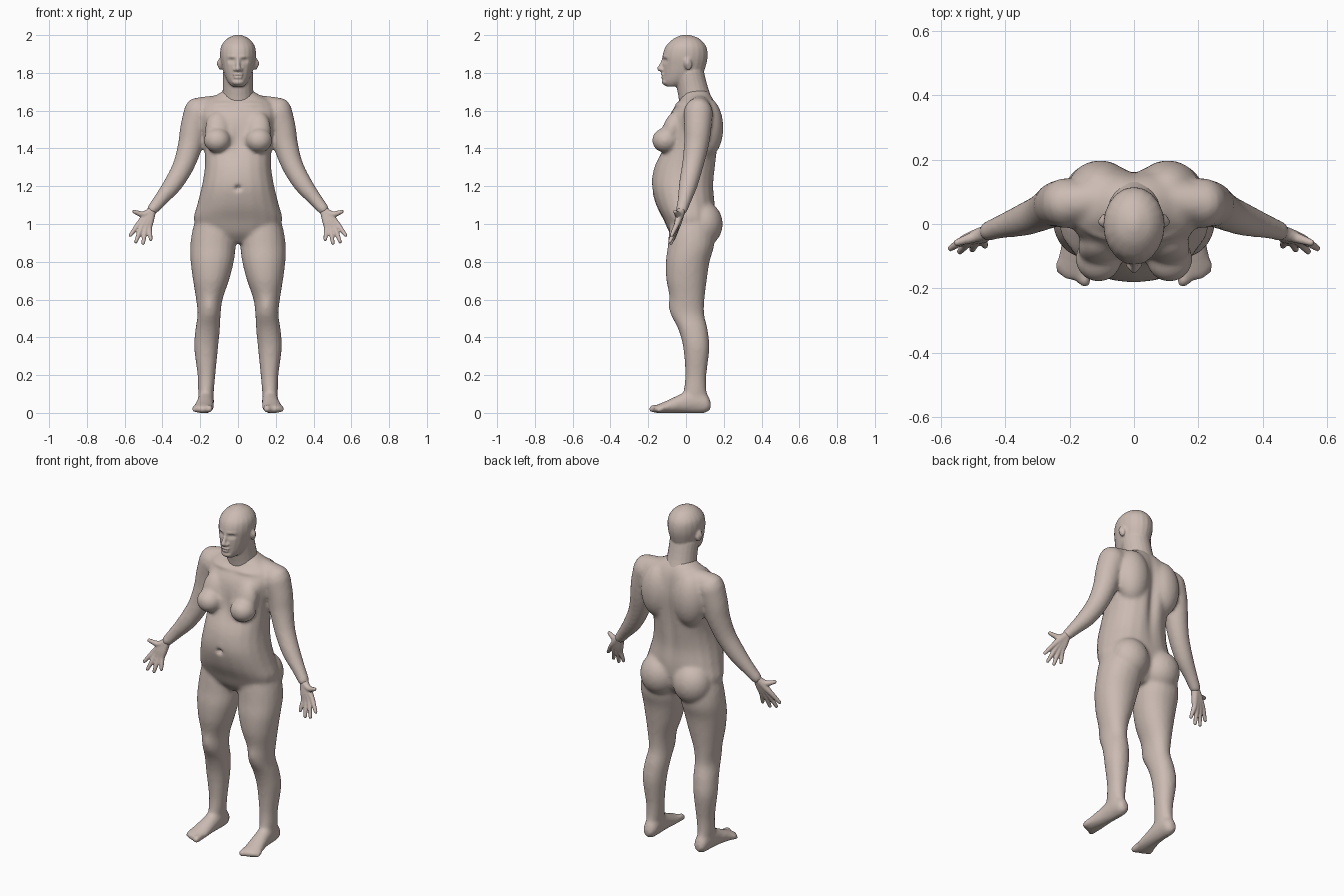
import bpy, bmesh, math
from mathutils import Matrix, Vector

if "Cube" in bpy.data.objects:
    bpy.data.objects.remove(bpy.data.objects["Cube"])

skin = bpy.data.materials.new("warm beige skin")
skin.use_nodes = True
skin.diffuse_color = (0.60, 0.50, 0.45, 1)
skin.node_tree.nodes["Principled BSDF"].inputs["Base Color"].default_value = skin.diffuse_color
SIDES = 20


def spline(rows, steps=3):
    """Catmull-Rom interpolation through rows of numbers."""
    rows = [Vector(r) for r in rows]
    out = []
    for i in range(len(rows) - 1):
        a, b, c, d = (rows[max(0, min(len(rows) - 1, i + k))] for k in (-1, 0, 1, 2))
        for s in range(steps):
            t = s / steps
            out.append(0.5 * (2 * b + (c - a) * t + (2 * a - 5 * b + 4 * c - d) * t * t
                              + (3 * b - a - 3 * c + d) * t ** 3))
    return out + [rows[-1]]


def skin_rings(name, rings):
    bm = bmesh.new()
    loops = [[bm.verts.new(p) for p in ring] for ring in rings]
    for lo, hi in zip(loops, loops[1:]):
        for i in range(SIDES):
            j = (i + 1) % SIDES
            bm.faces.new((lo[i], lo[j], hi[j], hi[i]))
    bm.faces.new(loops[0][::-1])
    bm.faces.new(loops[-1])
    bmesh.ops.recalc_face_normals(bm, faces=bm.faces)
    return add_object(name, bm)


def add_object(name, bm):
    mesh = bpy.data.meshes.new(name)
    bm.to_mesh(mesh)
    bm.free()
    obj = bpy.data.objects.new(name, mesh)
    bpy.context.collection.objects.link(obj)
    return obj


def loft(name, rows, along="z", power=1.0):
    """Rows: position, x min, x max, then min and max of the other axis."""
    rings = []
    for t, x0, x1, v0, v1 in spline(rows):
        ring = []
        for i in range(SIDES):
            a = math.tau * i / SIDES
            c, s = (math.copysign(abs(f) ** power, f) for f in (math.cos(a), math.sin(a)))
            x, v = (x0 + x1 + (x1 - x0) * c) / 2, (v0 + v1 + (v1 - v0) * s) / 2
            ring.append((x, v, t) if along == "z" else (x, t, v))
        rings.append(ring)
    return skin_rings(name, rings)


def tube(name, rows):
    """Rows: x, y, z, radius; ends are rounded."""
    pts = spline(rows)
    centres = [p.xyz for p in pts]
    last = len(pts) - 1
    u = (centres[1] - centres[0]).orthogonal().normalized()
    rings = []
    for i, c in enumerate(centres):
        d = (centres[min(i + 1, last)] - centres[max(i - 1, 0)]).normalized()
        u = (u - d * u.dot(d)).normalized()
        w = d.cross(u)
        angles = {0: (-1.4, -0.9, -0.4, 0), last: (0, 0.4, 0.9, 1.4)}.get(i, (0,))
        for k in angles:
            r = pts[i].w
            rings.append([c + d * r * math.sin(k) + r * math.cos(k) * (
                u * math.cos(math.tau * j / SIDES) + w * math.sin(math.tau * j / SIDES))
                for j in range(SIDES)])
    return skin_rings(name, rings)


def ball(name, centre, size, tilt=0):
    bm = bmesh.new()
    place = Matrix.Translation(centre) @ Matrix.Rotation(tilt, 4, "X") @ Matrix.Diagonal((*size, 1))
    bmesh.ops.create_uvsphere(bm, u_segments=24, v_segments=14, radius=1, matrix=place)
    return add_object(name, bm)


def mirrored(obj):
    twin = obj.copy()
    twin.data = obj.data.copy()
    twin.name = "right_" + obj.name
    obj.name = "left_" + obj.name
    bpy.context.collection.objects.link(twin)
    twin.data.transform(Matrix.Scale(-1, 4, (1, 0, 0)))
    twin.data.flip_normals()
    return [obj, twin]


def fuse(name, parts, voxel, rounds):
    """Join parts into one continuous skin and soften the seams."""
    bpy.ops.object.select_all(action="DESELECT")
    for p in parts:
        p.select_set(True)
    obj = bpy.context.view_layer.objects.active = parts[0]
    bpy.ops.object.join()
    obj.name = name
    remesh = obj.modifiers.new("remesh", "REMESH")
    remesh.mode, remesh.voxel_size = "VOXEL", voxel
    smooth = obj.modifiers.new("smooth", "SMOOTH")
    smooth.factor, smooth.iterations = 0.5, rounds
    for m in ("remesh", "smooth"):
        bpy.ops.object.modifier_apply(modifier=m)
    obj.data.materials.clear()
    obj.data.materials.append(skin)
    bpy.ops.object.shade_smooth()
    return obj


def push(obj, centre, size, move):
    """Sculpt a soft bump or dent on both sides."""
    cx, cy, cz = centre
    sx, sy, sz = size
    for v in obj.data.vertices:
        x, y, z = v.co
        if abs(z - cz) < 2.5 * sz:
            d = ((abs(x) - cx) / sx) ** 2 + ((y - cy) / sy) ** 2 + ((z - cz) / sz) ** 2
            if d < 6:
                v.co += Vector((math.copysign(move[0], x), move[1], move[2])) * math.exp(-d)


# Torso
parts = [loft("torso", [
    (0.90, -.09, .09, -.04, .09), (0.95, -.19, .19, -.085, .13), (1.02, -.235, .235, -.118, .15),
    (1.10, -.217, .217, -.158, .155), (1.20, -.192, .192, -.182, .148), (1.30, -.176, .176, -.168, .158),
    (1.40, -.178, .178, -.125, .17), (1.50, -.19, .19, -.108, .178), (1.58, -.205, .205, -.085, .17),
    (1.64, -.19, .19, -.045, .155), (1.68, -.12, .12, -.02, .135), (1.71, -.07, .07, -.01, .11)], power=0.88)]

# Chest, shoulder blades, seat and shoulders
pairs = [ball("breast", (.11, -.108, 1.443), (.072, .072, .066)),
         ball("upper_breast", (.108, -.075, 1.50), (.066, .05, .10), -0.3),
         ball("shoulder_blade", (.105, .11, 1.51), (.10, .088, .16)),
         ball("buttock", (.108, .09, 1.0), (.112, .105, .12)),
         tube("shoulder", [(.08, .08, 1.625, .06), (.16, .07, 1.615, .062), (.215, .065, 1.60, .07)])]

# Arms, from shoulder to wrist
pairs.append(tube("arm", [(.21, .065, 1.59, .078), (.236, .062, 1.50, .072), (.252, .055, 1.42, .066),
                          (.288, .035, 1.31, .057), (.345, .012, 1.21, .05), (.405, -.006, 1.135, .038),
                          (.452, -.022, 1.078, .031)]))

# Legs
pairs.append(loft("leg", [
    (1.04, .03, .22, -.08, .13), (0.96, .01, .243, -.09, .15), (0.88, .012, .253, -.097, .148),
    (0.80, .022, .251, -.107, .125), (0.70, .048, .238, -.104, .11), (0.60, .082, .222, -.082, .098),
    (0.52, .092, .214, -.078, .097), (0.44, .096, .226, -.04, .115), (0.34, .106, .232, -.014, .124),
    (0.20, .12, .214, -.004, .108), (0.11, .128, .211, -.012, .108), (0.04, .135, .205, .0, .11)], power=0.95))

# Feet and toes
pairs.append(loft("foot", [
    (.13, .15, .19, .02, .06), (.105, .13, .207, .0, .10), (.04, .127, .212, -.003, .13),
    (-.03, .128, .219, -.001, .10), (-.10, .128, .234, -.002, .066), (-.15, .133, .235, -.002, .045),
    (-.17, .15, .22, .006, .035)], along="y"))
for i in range(5):
    r = 0.021 if i == 0 else 0.015
    x = 0.153 + 0.019 * i
    pairs.append(tube("toe", [(x, -.12, .028, r), (x, -.178 + .009 * i, r, r)]))

for p in pairs:
    parts += mirrored(p)
body = fuse("body", parts, 0.01, 9)

# Navel, spine groove, cleavage, knees, collarbones and ankles
push(body, (0, -.18, 1.19), (.016, .05, .013), (0, .022, 0))
push(body, (0, .17, 1.40), (.028, .06, .22), (0, -.022, 0))
push(body, (0, -.12, 1.45), (.025, .06, .08), (0, .01, 0))
push(body, (.15, -.08, .57), (.045, .05, .05), (0, -.01, 0))
push(body, (.09, -.06, 1.635), (.09, .05, .014), (0, -.01, .003))
push(body, (.172, .09, .09), (.02, .04, .03), (0, .005, 0))

# Head, neck, nose, lips and ears
parts = [loft("skull", [
    (1.728, -.03, .03, -.105, -.04), (1.75, -.052, .052, -.122, .03), (1.79, -.073, .073, -.124, .085),
    (1.84, -.087, .087, -.124, .106), (1.89, -.095, .095, -.124, .115), (1.94, -.09, .09, -.108, .107),
    (1.978, -.062, .062, -.07, .075), (1.996, -.028, .028, -.034, .036), (2.002, -.008, .008, -.01, .01)]),
    tube("neck", [(0, .058, 1.62, .092), (0, .038, 1.70, .082), (0, .015, 1.80, .08)]),
    tube("nose", [(0, -.118, 1.875, .009), (0, -.129, 1.845, .011), (0, -.139, 1.822, .014)]),
    ball("upper_lip", (0, -.124, 1.791), (.028, .012, .008)),
    ball("lower_lip", (0, -.121, 1.777), (.025, .012, .009)),
    ball("chin", (0, -.108, 1.752), (.032, .02, .018))]
for p in (ball("nostril", (.014, -.128, 1.817), (.011, .012, .009)),
          ball("ear", (.093, .01, 1.848), (.013, .021, .034), 0.2)):
    parts += mirrored(p)
head = fuse("head", parts, 0.006, 4)

# Eye sockets, eyelids, brow, mouth line and ear hollows
push(head, (.036, -.125, 1.865), (.02, .04, .012), (0, .014, 0))
push(head, (.036, -.12, 1.863), (.012, .03, .007), (0, -.006, 0))
push(head, (.036, -.125, 1.885), (.025, .03, .008), (0, -.004, 0))
push(head, (0, -.13, 1.784), (.026, .03, .004), (0, .006, 0))
push(head, (.106, .005, 1.85), (.012, .01, .016), (-.007, 0, 0))

# Hands: each finger runs from the wrist through its knuckle to the tip
parts = [tube("thumb", [(.462, -.028, 1.065, .022), (.502, -.042, 1.05, .017), (.55, -.058, 1.066, .0105)])]
for knuckle, tip in [((.526, -.048, 1.0), (.57, -.076, .94)), ((.51, -.052, .985), (.541, -.086, .905)),
                     ((.49, -.052, .977), (.502, -.08, .898)), ((.47, -.048, .98), (.462, -.068, .918))]:
    k, t = Vector(knuckle), Vector(tip)
    w = Vector((.455, -.024, 1.076)).lerp(k, 0.1)
    parts.append(tube("finger", [(*w, .022), (*w.lerp(k, 0.6), .019), (*k, .0145),
                                 (*k.lerp(t, 0.5), .0125), (*t, .0095)]))
mirrored(fuse("hand", parts, 0.005, 3))
